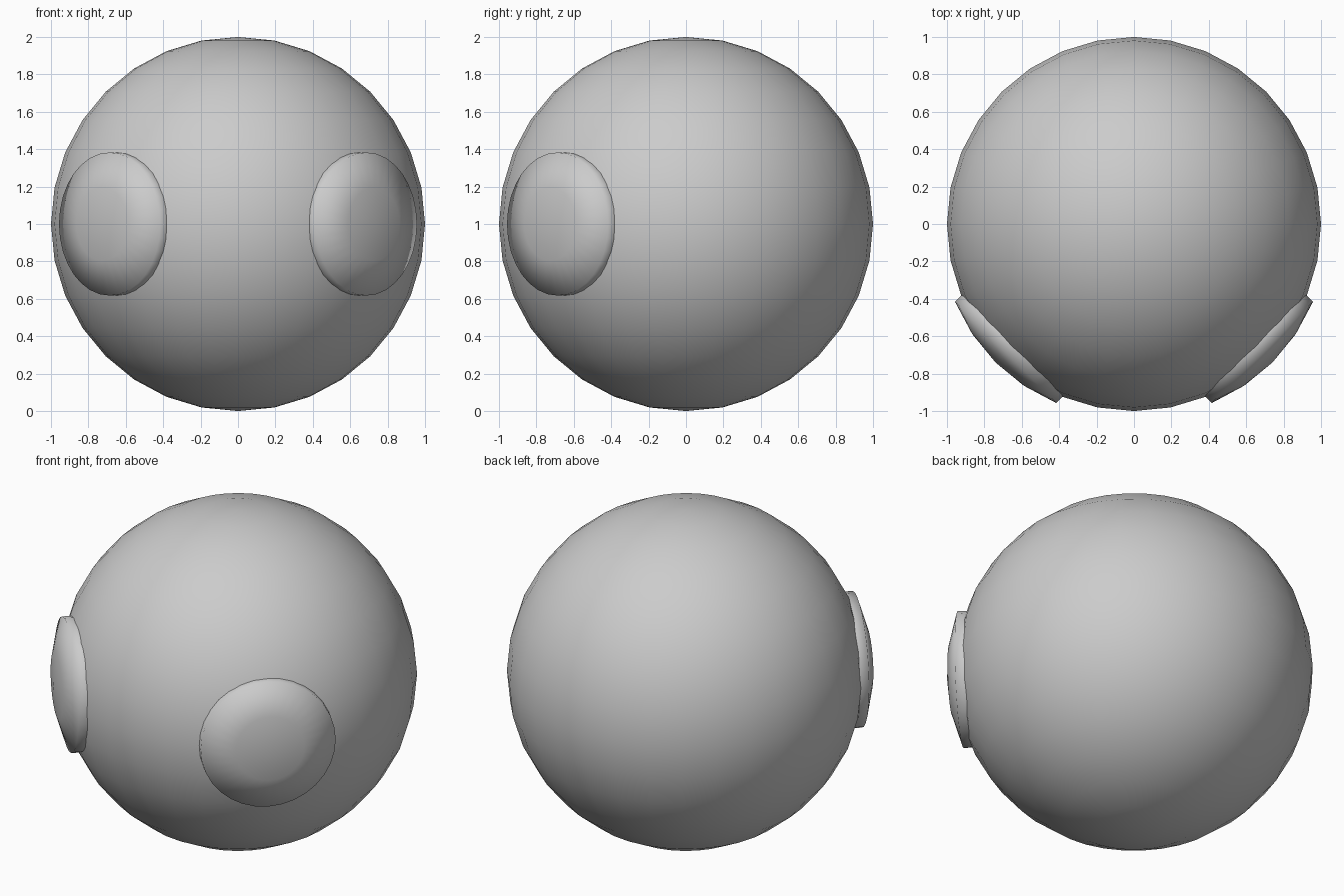
import bpy, bmesh
from math import sin, cos, pi, radians
from mathutils import Matrix

if "Cube" in bpy.data.objects:
    bpy.data.objects.remove(bpy.data.objects["Cube"])

# Main ball
bpy.ops.mesh.primitive_uv_sphere_add(segments=32, ring_count=16, radius=1, location=(0, 0, 1))
ball = bpy.context.object
ball.name = "ball"
bpy.ops.object.shade_smooth()


def raised_cap(name, yaw):
    """Spherical cap pushed outward along its axis, with a short rim wall."""
    bm = bmesh.new()
    n, lift, step = 32, 0.047, radians(11.25)
    # Profile: wall base, rim, middle ring
    profile = [(sin(2 * step), cos(2 * step) - 0.01),
               (sin(2 * step), cos(2 * step) + lift),
               (sin(step), cos(step) + lift)]
    rings = [[bm.verts.new((r * cos(2 * pi * i / n), r * sin(2 * pi * i / n), h))
              for i in range(n)] for r, h in profile]
    for a, b in zip(rings, rings[1:]):
        for i in range(n):
            j = (i + 1) % n
            bm.faces.new((a[i], a[j], b[j], b[i]))
    tip = bm.verts.new((0, 0, 1 + lift))
    top = rings[-1]
    for i in range(n):
        bm.faces.new((top[i], top[(i + 1) % n], tip))
    # Tip the cap to face -y, then turn it sideways
    bm.transform(Matrix.Rotation(yaw, 4, 'Z') @ Matrix.Rotation(radians(90), 4, 'X'))
    for f in bm.faces:
        f.smooth = True
    mesh = bpy.data.meshes.new(name)
    bm.to_mesh(mesh)
    bm.free()
    obj = bpy.data.objects.new(name, mesh)
    obj.location = (0, 0, 1)
    bpy.context.collection.objects.link(obj)


# Two round side discs
raised_cap("right_disc", radians(45))
raised_cap("left_disc", radians(-45))
